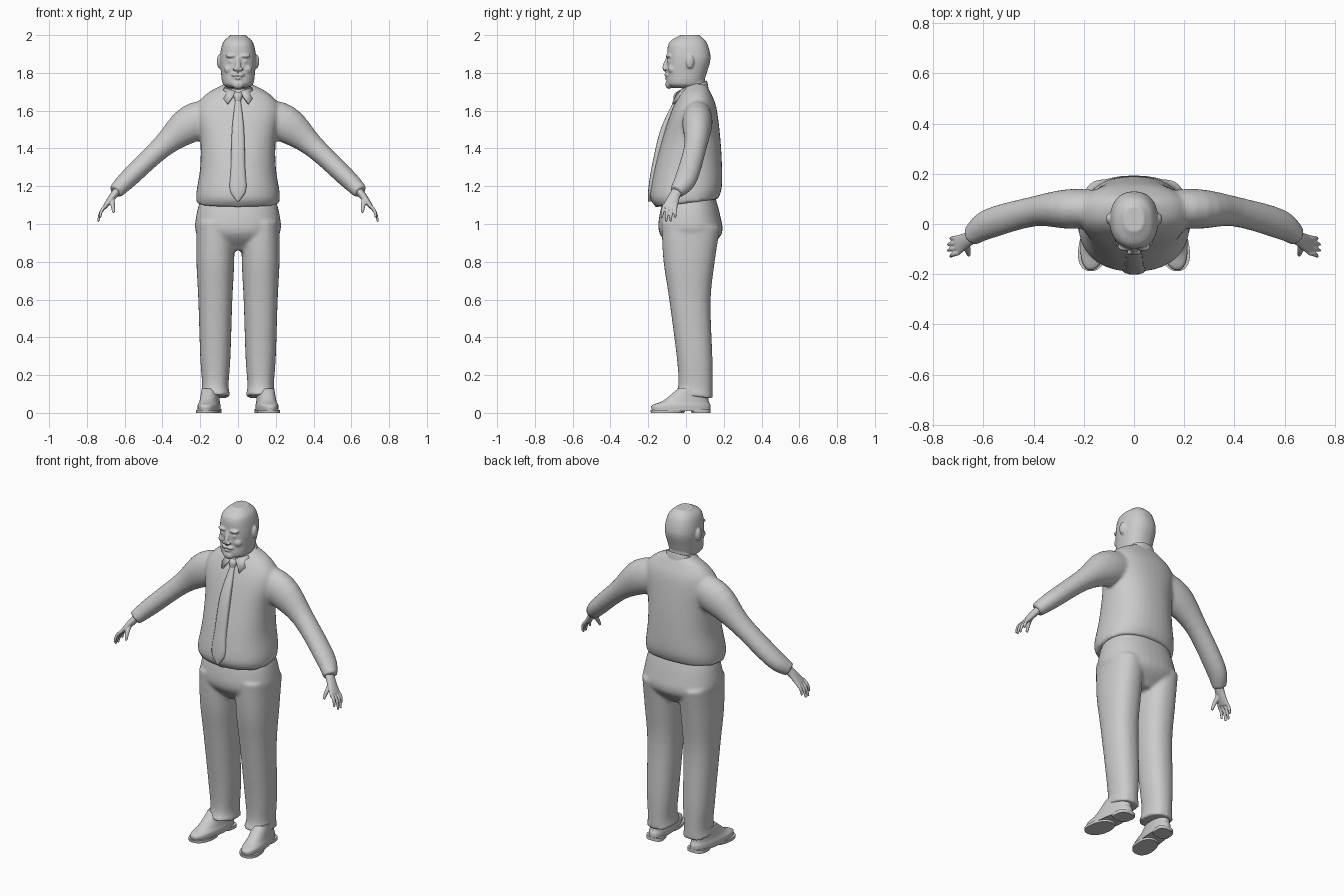
import bpy, bmesh, math
from mathutils import Vector, Matrix

cube = bpy.data.objects.get("Cube")
if cube:
    bpy.data.objects.remove(cube)

shade = (.6, .6, .6, 1)
grey = bpy.data.materials.new("plain grey")
grey.use_nodes = True
grey.diffuse_color = shade
grey.node_tree.nodes["Principled BSDF"].inputs["Base Color"].default_value = shade

SIDES = {"left": 1, "right": -1}


def flow(keys, steps=4):
    """Smooth curve through the key points, in any number of dimensions."""
    pts = [Vector(key) for key in keys]
    pts = [pts[0] * 2 - pts[1]] + pts + [pts[-1] * 2 - pts[-2]]
    curve = []
    for a, b, c, d in zip(pts, pts[1:], pts[2:], pts[3:]):
        for step in range(steps):
            t = step / steps
            bend = a * 2 - b * 5 + c * 4 - d
            twist = b * 3 - a - c * 3 + d
            curve.append(b + ((c - a) * t + bend * (t * t) + twist * (t * t * t)) * .5)
    curve.append(pts[-2])
    return curve


def loft(bm, rings, power, count):
    """Skin a closed tube over rings given as centre, u and v."""
    def rounded(value):
        return math.copysign(abs(value) ** (2 / power), value)

    loops = []
    for centre, u, v in rings:
        angles = [math.tau * i / count for i in range(count)]
        loops.append([bm.verts.new(centre + u * rounded(math.cos(a)) + v * rounded(math.sin(a)))
                      for a in angles])
    for lower, upper in zip(loops, loops[1:]):
        for i in range(count):
            j = (i + 1) % count
            bm.faces.new((lower[i], lower[j], upper[j], upper[i]))
    bm.faces.new(loops[0])
    bm.faces.new(loops[-1])


def stack(bm, keys, x=0, tilt=0, power=2.3, count=36):
    """Loft level rings from keys: height, half width, front y, back y."""
    rings = []
    for z, half_width, front, back in flow(keys):
        middle, half_depth = (front + back) / 2, (back - front) / 2
        rings.append((Vector((x, middle, z + tilt * middle)),
                      Vector((half_width, 0, 0)),
                      Vector((0, half_depth, half_depth * tilt))))
    loft(bm, rings, power, count)


def limb(bm, keys, side=1, count=20):
    """Loft along a path from keys: x, y, z, thickness, depth."""
    path = flow(keys)
    points = [Vector((side * p[0], p[1], p[2])) for p in path]
    rings = []
    for i, (point, key) in enumerate(zip(points, path)):
        ahead, behind = points[min(i + 1, len(points) - 1)], points[max(i - 1, 0)]
        along = (ahead - behind).normalized()
        across = Vector((0, 1, 0))
        across = (across - along * across.dot(along)).normalized()
        rings.append((point, along.cross(across) * key[3], across * key[4]))
    loft(bm, rings, 2, count)


def ball(bm, centre, radii):
    matrix = Matrix.Translation(centre) @ Matrix.Diagonal((*radii, 1))
    bmesh.ops.create_uvsphere(bm, u_segments=16, v_segments=10, radius=1, matrix=matrix)


def finish(name, bm, voxel=0, softness=4):
    """Make the object; a voxel size fuses its overlapping volumes."""
    bmesh.ops.recalc_face_normals(bm, faces=bm.faces)
    mesh = bpy.data.meshes.new(name)
    bm.to_mesh(mesh)
    bm.free()
    mesh.materials.append(grey)
    part = bpy.data.objects.new(name, mesh)
    bpy.context.collection.objects.link(part)
    if voxel:
        fuse = part.modifiers.new("fuse", "REMESH")
        fuse.mode = "VOXEL"
        fuse.voxel_size = voxel
        fuse.use_smooth_shade = True
        part.modifiers.new("soften", "SMOOTH").iterations = softness
    else:
        bpy.ops.object.select_all(action="DESELECT")
        part.select_set(True)
        bpy.context.view_layer.objects.active = part
        bpy.ops.object.shade_smooth_by_angle(angle=math.radians(45))
    return part


# Shirt: torso with a hanging belly, fused with both sleeves
bm = bmesh.new()
stack(bm, [(1.74, .06, 0, .1), (1.68, .17, -.04, .13), (1.6, .22, -.08, .16),
           (1.45, .2, -.13, .18), (1.3, .2, -.17, .19), (1.17, .22, -.19, .19),
           (1.11, .22, -.16, .17)], tilt=.13)
for side in SIDES.values():
    limb(bm, [(.1, .06, 1.58, .09, .07), (.25, .06, 1.53, .1, .08),
              (.4, .05, 1.41, .06, .06), (.58, 0, 1.24, .05, .06),
              (.65, -.05, 1.17, .04, .04)], side)
finish("shirt", bm, voxel=.01, softness=5)

# Trousers: hips fused with both legs, flared at the hem
bm = bmesh.new()
stack(bm, [(1.16, .19, -.11, .15), (1.05, .22, -.14, .18),
           (.95, .22, -.14, .19), (.86, .12, -.06, .11)])
for side in SIDES.values():
    stack(bm, [(1, .1, -.13, .18), (.8, .1, -.12, .15), (.6, .09, -.09, .13),
               (.3, .08, -.05, .14), (.15, .07, -.04, .14), (.09, .08, -.06, .14)],
          x=side * .12, tilt=-.1)
finish("trousers", bm, voxel=.01)

# Head: skull with neck, nose, brows, cheeks, ears, mouth and bearded chin
bm = bmesh.new()
stack(bm, [(2, .04, -.03, .07), (1.96, .08, -.09, .11), (1.88, .096, -.1, .13),
           (1.8, .09, -.1, .11), (1.74, .08, -.1, .09), (1.72, .05, -.07, .08)])
stack(bm, [(1.82, .07, -.03, .1), (1.66, .07, -.01, .1)], tilt=.2)
limb(bm, [(0, -.09, 1.89, .01, .01), (0, -.11, 1.83, .015, .015), (0, -.1, 1.81, .015, .01)])
for side in SIDES.values():
    ball(bm, (side * .036, -.09, 1.89), (.03, .018, .011))
    ball(bm, (side * .036, -.086, 1.86), (.014, .014, .01))
    ball(bm, (side * .046, -.07, 1.82), (.03, .026, .026))
    ball(bm, (side * .1, .02, 1.86), (.012, .022, .036))
    ball(bm, (side * .015, -.1, 1.79), (.02, .015, .01))
    ball(bm, (side * .018, -.113, 1.82), (.01, .01, .008))
ball(bm, (0, -.1, 1.77), (.02, .012, .007))
ball(bm, (0, -.09, 1.74), (.034, .02, .025))
finish("head", bm, voxel=.005, softness=3)

# Shirt collar: a band round the neck and two pointed flaps
bm = bmesh.new()
stack(bm, [(1.66, .09, -.03, .12), (1.71, .08, -.02, .11), (1.69, .07, -.01, .1)], tilt=.45)
finish("collar_band", bm)
bm = bmesh.new()
for side in SIDES.values():
    corners = [(.01, -.04, 1.7), (.07, 0, 1.72), (.09, -.01, 1.68), (.056, -.07, 1.635)]
    bm.faces.new([bm.verts.new((side * x, y, z)) for x, y, z in corners])
flaps = finish("collar_flaps", bm)
cloth = flaps.modifiers.new("cloth", "SOLIDIFY")
cloth.thickness = .012
cloth.offset = 0

# Necktie: a knot above a blade that follows the belly
bm = bmesh.new()
stack(bm, [(1.7, .02, -.05, -.01), (1.68, .025, -.065, -.01), (1.64, .012, -.065, -.03)], count=16)
stack(bm, [(1.66, .014, -.06, -.03), (1.5, .032, -.135, -.1), (1.3, .038, -.182, -.14),
           (1.18, .044, -.2, -.16), (1.12, .005, -.2, -.17)], power=3, count=16)
finish("necktie", bm)

for label, side in SIDES.items():
    # Hand: palm, four fingers and thumb
    bm = bmesh.new()
    limb(bm, [(.62, -.03, 1.2, .02, .03), (.66, -.06, 1.15, .02, .03), (.705, -.085, 1.09, .012, .04)], side)
    for finger in range(4):
        reach = (finger - 1.5) ** 2 / 100
        base = Vector((.698, -.055 - finger / 50, 1.1, .01, .01))
        tip = Vector((.742 - reach / 2, -.058 - finger / 42, 1.01 + reach, .006, .006))
        knuckle = (base + tip) / 2 + Vector((.008, 0, .004, .001, .001))
        limb(bm, [base, knuckle, tip], side, count=10)
    limb(bm, [(.668, -.07, 1.14, .014, .014), (.663, -.105, 1.1, .012, .012),
              (.658, -.125, 1.06, .007, .007)], side, count=10)
    finish(label + "_hand", bm, voxel=.004, softness=2)

    # Shoe: upper, front sole and heel block, toes turned slightly out
    bm = bmesh.new()
    place = side * .15
    stack(bm, [(.01, .056, -.18, .13), (.04, .056, -.18, .13), (.065, .05, -.12, .12),
               (.13, .045, -.04, .12)], place)
    stack(bm, [(0, .06, -.186, -.01), (.016, .06, -.188, 0)], place)
    stack(bm, [(0, .052, .03, .13), (.02, .053, .02, .13)], place, power=3)
    for vert in bm.verts:
        vert.co.x -= side * .12 * vert.co.y
    finish(label + "_shoe", bm)
